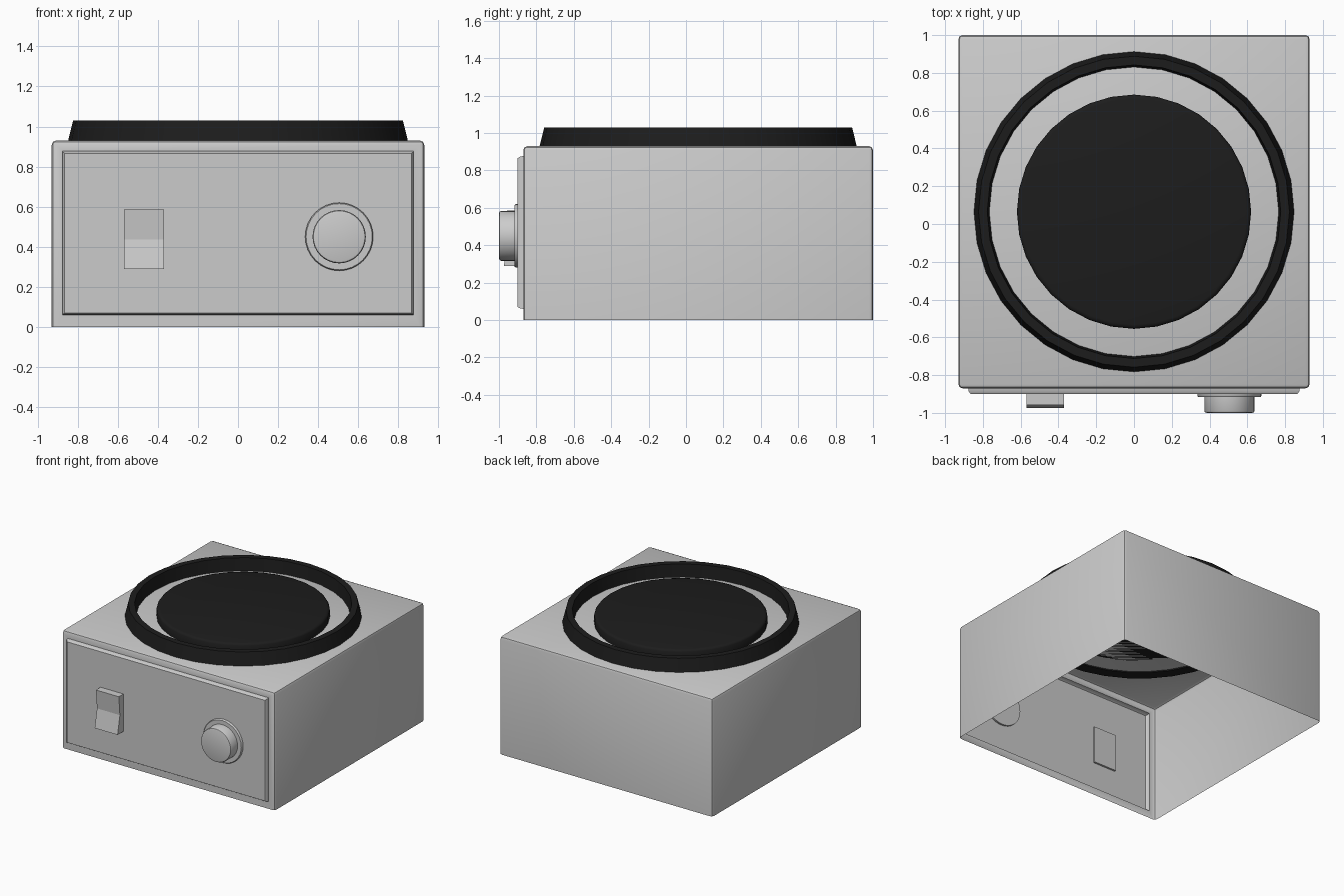
import bpy, bmesh, math
from mathutils import Matrix

if "Cube" in bpy.data.objects:
    bpy.data.objects.remove(bpy.data.objects["Cube"])

black = bpy.data.materials.new("black")
black.diffuse_color = (0.012, 0.012, 0.012, 1)
black.use_nodes = True
black.node_tree.nodes["Principled BSDF"].inputs["Base Color"].default_value = black.diffuse_color


def finish(name, bm, mat=None, angle=40):
    bmesh.ops.recalc_face_normals(bm, faces=bm.faces[:])
    me = bpy.data.meshes.new(name)
    bm.to_mesh(me)
    bm.free()
    ob = bpy.data.objects.new(name, me)
    bpy.context.collection.objects.link(ob)
    if mat:
        me.materials.append(mat)
    bpy.ops.object.select_all(action='DESELECT')
    ob.select_set(True)
    bpy.context.view_layer.objects.active = ob
    bpy.ops.object.shade_smooth_by_angle(angle=math.radians(angle))
    return ob


def lathe(name, profile, matrix, closed=False, mat=None, segs=32):
    """Revolve (radius, height) points about z, then place with the matrix."""
    bm = bmesh.new()
    rings = []
    for r, h in profile:
        rings.append([bm.verts.new((r * math.cos(2 * math.pi * i / segs),
                                    r * math.sin(2 * math.pi * i / segs), h))
                      for i in range(segs)])
    pairs = list(zip(rings, rings[1:]))
    if closed:
        pairs.append((rings[-1], rings[0]))
    else:
        bm.faces.new(rings[0])
        bm.faces.new(rings[-1])
    for a, b in pairs:
        for i in range(segs):
            j = (i + 1) % segs
            bm.faces.new((a[i], a[j], b[j], b[i]))
    bm.transform(matrix)
    return finish(name, bm, mat)


# Housing: thin shell, open underneath, rounded edges
bm = bmesh.new()
bmesh.ops.create_cube(bm, size=1)
bm.transform(Matrix.Translation((0, 0.065, 0.465)) @ Matrix.Diagonal((1.86, 1.87, 0.93, 1)))
bm.faces.ensure_lookup_table()
bottom = [f for f in bm.faces if f.calc_center_median().z < 0.01]
bmesh.ops.delete(bm, geom=bottom, context='FACES_ONLY')
bmesh.ops.bevel(bm, geom=[e for e in bm.edges if not e.is_boundary],
                offset=0.022, segments=2, profile=0.5, affect='EDGES')
# Raised front panel with a tapered rim
bm.normal_update()
front = max((f for f in bm.faces if abs(f.normal.y) > 0.99
             and f.calc_center_median().y < 0), key=lambda f: f.calc_area())
for half, low, high, y in ((0.877, 0.06, 0.877, -0.87),
                           (0.875, 0.062, 0.874, -0.887),
                           (0.865, 0.07, 0.865, -0.90)):
    bmesh.ops.inset_individual(bm, faces=[front], thickness=0.005)
    for v in front.verts:
        v.co = (math.copysign(half, v.co.x), y, high if v.co.z > 0.45 else low)
finish("housing", bm)

# Top plate and surrounding ring
top = Matrix.Translation((0, 0.065, 0))
lathe("plate", [(0.62, 0.93), (0.62, 0.985), (0.612, 0.996), (0.597, 1.0)], top, mat=black)
lathe("surround_ring", [(0.85, 0.92), (0.823, 1.03), (0.777, 1.03), (0.765, 0.92)],
      top, closed=True, mat=black)

# Control knob on its flange, axis towards the front
knob = Matrix.Translation((0.505, 0, 0.45)) @ Matrix.Rotation(math.radians(90), 4, 'X')
lathe("knob_flange", [(0.17, 0.885), (0.17, 0.91), (0.165, 0.916)], knob)
lathe("knob", [(0.133, 0.90), (0.133, 0.99), (0.129, 0.997), (0.12, 1.0)], knob)

# Rocker switch: V-shaped side profile (y, z) pulled across x
bm = bmesh.new()
side = [(-0.885, 0.29), (-0.974, 0.29), (-0.945, 0.435), (-0.958, 0.585), (-0.885, 0.585)]
face = bm.faces.new([bm.verts.new((-0.57, y, z)) for y, z in side])
ext = bmesh.ops.extrude_face_region(bm, geom=[face])
bmesh.ops.translate(bm, vec=(0.2, 0, 0),
                    verts=[g for g in ext["geom"] if isinstance(g, bmesh.types.BMVert)])
finish("rocker_switch", bm, angle=10)
